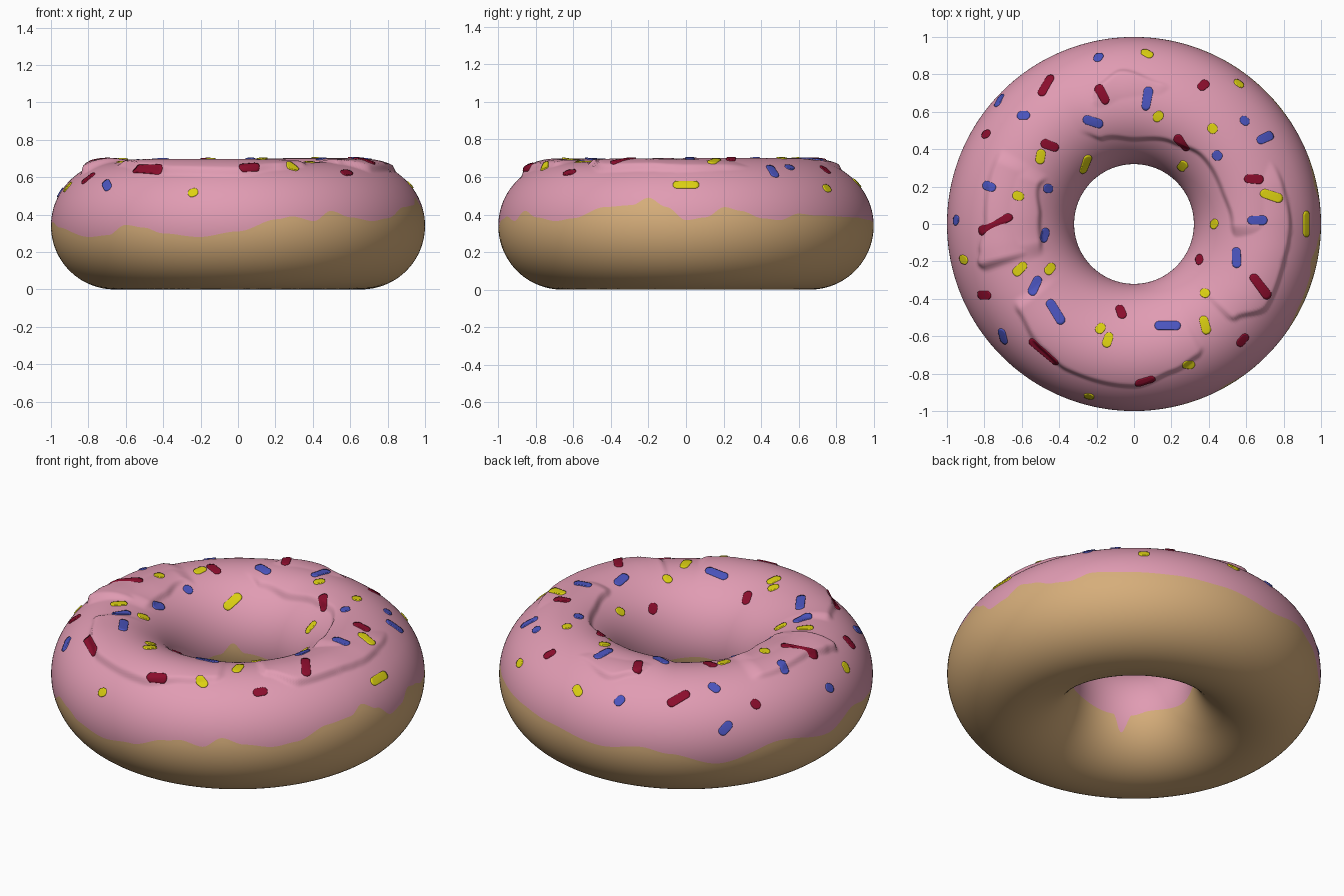
import bpy
import math
from math import sin, cos, pi, radians

if "Cube" in bpy.data.objects:
    bpy.data.objects.remove(bpy.data.objects["Cube"])

R, T = 0.66, 0.34          # ring radius, tube radius
COLS = 360


def material(name, rgb):
    m = bpy.data.materials.new(name)
    m.diffuse_color = (*rgb, 1)
    m.use_nodes = True
    m.node_tree.nodes["Principled BSDF"].inputs["Base Color"].default_value = m.diffuse_color
    return m


pink = material("pink icing", (0.75, 0.33, 0.45))
tan = material("tan dough", (0.67, 0.42, 0.195))
red = material("dark red", (0.26, 0.004, 0.026))
blue = material("blue", (0.07, 0.09, 0.52))
yellow = material("yellow", (0.72, 0.64, 0.006))

# Icing edge: (angle in degrees, height)
OUTER_Z = [(0, .37), (6, .385), (12, .44), (17, .42), (24, .38), (30, .37), (37, .405),
           (44, .395), (64, .385), (78, .37), (98, .33), (111, .36), (120, .33),
           (135, .265), (155, .35), (175, .29), (188, .36), (198, .33), (217, .28),
           (226, .29), (233, .345), (240, .33), (246, .30), (258, .28), (270, .31),
           (282, .375), (287, .39), (294, .365), (300, .42), (307, .385), (316, .365),
           (323, .38), (334, .44), (343, .45), (348, .49), (354, .44)]
INNER_Z = [(0, .29), (50, .28), (90, .29), (118, .31), (130, .37), (142, .31), (180, .27),
           (215, .29), (232, .27), (241, .18), (250, .27), (290, .29), (330, .27)]
# Raised second layer: (angle, edge radius, height)
OUTER_LIP = [(0, .85, .025), (14, .84, .02), (30, .83, 0), (70, .78, 0), (80, .79, .02),
             (95, .84, .025), (104, .79, .03), (112, .66, .02), (118, .6, 0), (150, .83, 0),
             (156, .83, .02), (180, .81, .03), (190, .85, .035), (194, .87, .035),
             (198, .85, 0), (212, .78, 0), (217, .79, .025), (234, .84, .03),
             (245, .87, .03), (270, .88, .03), (285, .83, .025), (296, .80, .02),
             (300, .78, 0), (314, .72, 0), (317, .76, .025), (328, .85, .03), (345, .84, .03)]
INNER_LIP = [(0, .51, .03), (20, .49, .03), (45, .50, .03), (65, .47, .03), (90, .44, .025),
             (110, .47, .02), (122, .55, 0), (150, .5, 0), (158, .53, .02), (175, .49, .025),
             (190, .49, .02), (200, .5, 0), (350, .52, 0)]


def lookup(table, deg):
    """Smooth periodic interpolation of a table by angle."""
    deg %= 360
    ring = table + [(table[0][0] + 360, *table[0][1:])]
    for a, b in zip(ring, ring[1:]):
        if a[0] <= deg <= b[0]:
            t = (deg - a[0]) / (b[0] - a[0])
            t = t * t * (3 - 2 * t)
            return [p + (q - p) * t for p, q in zip(a[1:], b[1:])]


def step(t):
    t = min(1, max(0, t))
    return t * t * (3 - 2 * t)


def surface(th, ph, lift=0):
    """Point on the doughnut, including the raised icing layer."""
    if sin(ph) > 0:
        r = R + T * cos(ph)
        deg = math.degrees(th)
        ro, ho = lookup(OUTER_LIP, deg)
        ri, hi = lookup(INNER_LIP, deg)
        lift += max(ho * step((ro - r) / .04) * step((r - .45) / .4),
                    hi * step((r - ri) / .04) * step((.9 - r) / .4))
    k = T + lift
    return ((R + k * cos(ph)) * cos(th), (R + k * cos(ph)) * sin(th), T + k * sin(ph))


def add_object(name, verts, faces, mat):
    me = bpy.data.meshes.new(name)
    me.from_pydata(verts, [], faces)
    me.materials.append(mat)
    me.shade_smooth()
    ob = bpy.data.objects.new(name, me)
    bpy.context.collection.objects.link(ob)


def edges_at(deg):
    po = math.asin((lookup(OUTER_Z, deg)[0] - T) / T)
    pi_ = pi - math.asin((lookup(INNER_Z, deg)[0] - T) / T)
    return po, pi_


def band(name, rows, mat, top):
    verts, faces = [], []
    for i in range(COLS):
        th = 2 * pi * i / COLS
        a, b = edges_at(math.degrees(th))
        if not top:
            a, b = b, a + 2 * pi
        verts += [surface(th, a + (b - a) * j / rows) for j in range(rows + 1)]
    n = rows + 1
    for i in range(COLS):
        k = (i + 1) % COLS
        faces += [(i * n + j, k * n + j, k * n + j + 1, i * n + j + 1) for j in range(rows)]
    add_object(name, verts, faces, mat)


band("icing", 110, pink, True)
band("dough", 48, tan, False)


def to_param(x, y):
    r = min(.988, max(.325, math.hypot(x, y)))
    return math.atan2(y, x), math.acos((r - R) / T)


def sprinkles(name, items, mat):
    """Thin rounded plates following the icing: (x, y, direction, length) seen from the top."""
    verts, faces = [], []
    W, N, RINGS = .024, 20, 6
    for x, y, ang, length in items:
        h = max(.004, length / 2 - W)
        dx, dy = h * cos(radians(ang)), h * sin(radians(ang))
        t0, p0 = to_param(x - dx, y - dy)
        t1, p1 = to_param(x + dx, y + dy)
        dt = (t1 - t0 + pi) % (2 * pi) - pi
        tc, pc = t0 + dt / 2, (p0 + p1) / 2
        rc = R + T * cos(pc)
        u, v = dt * rc / 2, (p1 - p0) * T / 2
        half, d = math.hypot(u, v), math.atan2(v, u)
        base = len(verts)
        verts.append(surface(tc, pc, .006))
        for k in range(1, RINGS + 1):
            s = min(1, k / (RINGS - 1))
            for i in range(N):
                a = 2 * pi * (i + .5) / N
                px = (W * cos(a) + math.copysign(half, cos(a))) * s
                py = W * sin(a) * s
                qu, qv = px * cos(d) - py * sin(d), px * sin(d) + py * cos(d)
                verts.append(surface(tc + qu / rc, pc + qv / T, .006 if k < RINGS else -.003))
        for i in range(N):
            j = (i + 1) % N
            faces.append((base, base + 1 + i, base + 1 + j))
            for k in range(RINGS - 1):
                a, b = base + 1 + k * N, base + 1 + (k + 1) * N
                faces.append((a + i, b + i, b + j, a + j))
    add_object(name, verts, faces, mat)


sprinkles("red_sprinkles", [
    (-.47, .74, 60, .13), (-.17, .69, -60, .11), (.37, .74, 40, .07), (-.79, .48, 15, .05),
    (-.45, .42, -20, .1), (.26, .44, -55, .11), (.64, .24, -5, .1), (-.74, 0, 27, .2),
    (.35, -.19, -70, .06), (-.8, -.38, 0, .08), (-.07, -.47, -70, .08), (.67, -.33, -55, .15),
    (-.48, -.68, -40, .2), (.06, -.83, 15, .11), (.58, -.62, 50, .08)], red)
sprinkles("blue_sprinkles", [
    (-.19, .89, 60, .06), (-.72, .66, 65, .08), (-.59, .58, 0, .07), (-.22, .55, -15, .11),
    (.07, .67, 80, .12), (.59, .55, -40, .05), (.7, .46, 25, .1), (.45, .37, -45, .05),
    (-.77, .2, -20, .08), (-.46, .19, -10, .05), (-.95, .02, 60, .05), (-.48, -.06, 70, .08),
    (.66, .02, 0, .1), (.55, -.18, -88, .11), (-.53, -.33, 65, .11), (-.42, -.47, -58, .15),
    (.18, -.545, 0, .14), (-.7, -.6, -75, .09)], blue)
sprinkles("yellow_sprinkles", [
    (.07, .91, -30, .07), (.56, .75, -35, .06), (.13, .58, 35, .06), (.42, .51, -45, .05),
    (-.5, .36, 80, .08), (-.26, .32, 70, .11), (.26, .31, 50, .07), (-.62, .15, -15, .06),
    (.73, .15, -20, .12), (.43, 0, 50, .05), (.92, 0, 90, .14), (-.91, -.19, -20, .06),
    (-.61, -.24, 45, .09), (-.45, -.24, 50, .07), (.38, -.37, -20, .05), (.38, -.54, -75, .1),
    (-.18, -.56, 50, .06), (-.14, -.62, 70, .08), (.29, -.75, -10, .07), (-.24, -.92, 0, .05)], yellow)
